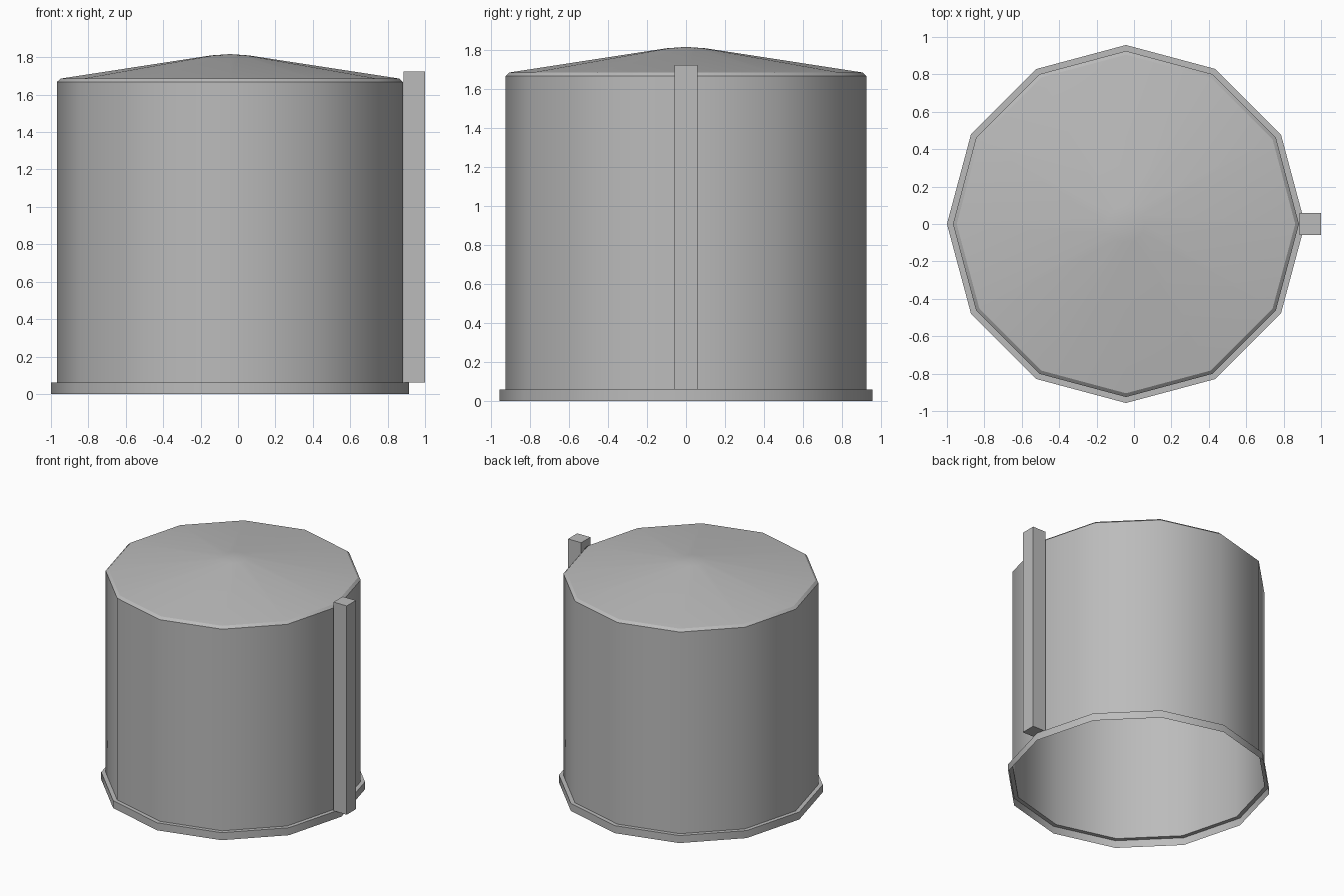
import bpy, bmesh
from math import cos, sin, pi, radians

cube = bpy.data.objects.get("Cube")
if cube:
    bpy.data.objects.remove(cube, do_unlink=True)

SIDES = 12
CENTRE_X = -0.043

grey = bpy.data.materials.new("plain grey")
grey.use_nodes = True
colour = (0.5, 0.5, 0.5, 1)
grey.diffuse_color = colour
grey.node_tree.nodes["Principled BSDF"].inputs["Base Color"].default_value = colour


def add_object(name, bm):
    mesh = bpy.data.meshes.new(name)
    bm.to_mesh(mesh)
    bm.free()
    mesh.materials.append(grey)
    obj = bpy.data.objects.new(name, mesh)
    bpy.context.collection.objects.link(obj)
    return obj


def lathe(name, profile, apex=None):
    """Open single-skin shell through (radius, height) rings, closed by an optional apex."""
    bm = bmesh.new()
    rings = [[bm.verts.new((CENTRE_X + r * cos(2 * pi * i / SIDES),
                            r * sin(2 * pi * i / SIDES), z))
              for i in range(SIDES)] for r, z in profile]
    for low, high in zip(rings, rings[1:]):
        for i in range(SIDES):
            j = (i + 1) % SIDES
            bm.faces.new((low[i], low[j], high[j], high[i]))
    if apex:
        tip = bm.verts.new((CENTRE_X, 0, apex))
        for i in range(SIDES):
            bm.faces.new((rings[-1][i], rings[-1][(i + 1) % SIDES], tip))
    obj = add_object(name, bm)
    bpy.ops.object.select_all(action='DESELECT')
    obj.select_set(True)
    bpy.context.view_layer.objects.active = obj
    bpy.ops.object.shade_smooth_by_angle(angle=radians(32))
    return obj


# Tank shell: foot flange, wall, bevelled rim and shallow cone roof, open below
lathe("tank_shell",
      [(0.957, 0), (0.957, 0.06), (0.925, 0.06), (0.925, 1.668),
       (0.905, 1.686), (0.1, 1.81)], apex=1.817)

# Square pipe standing on the flange against the wall
bm = bmesh.new()
bmesh.ops.create_cube(bm, size=1)
bmesh.ops.scale(bm, vec=(0.116, 0.116, 1.665), verts=bm.verts)
bmesh.ops.translate(bm, vec=(0.942, 0, 0.8925), verts=bm.verts)
add_object("side_pipe", bm)
